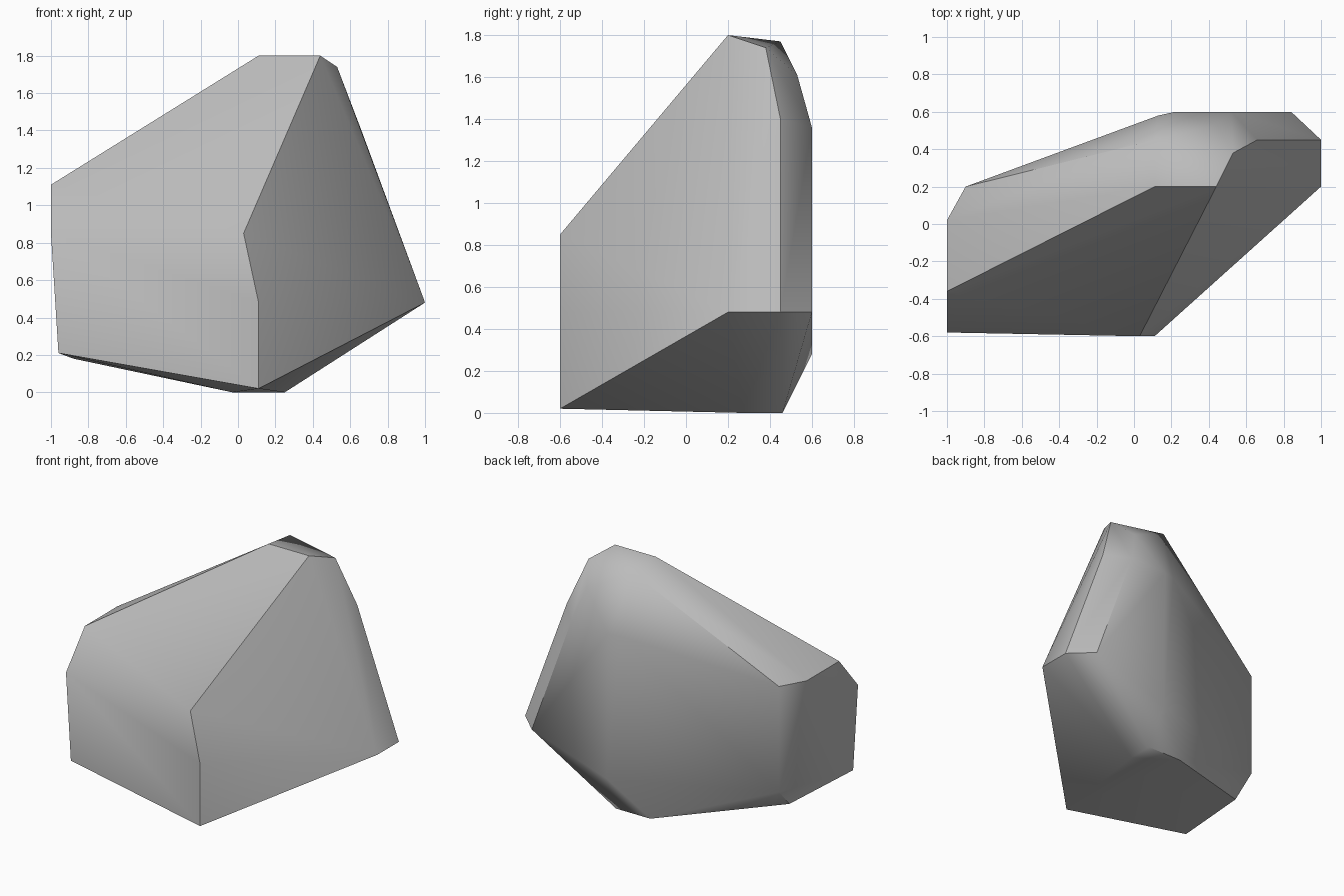
import bpy
import bmesh
import math

default_cube = bpy.data.objects.get("Cube")
if default_cube:
    bpy.data.objects.remove(default_cube, do_unlink=True)


def flat_material(name, colour):
    material = bpy.data.materials.new(name)
    material.use_nodes = True
    material.diffuse_color = colour
    shader = next(n for n in material.node_tree.nodes if n.type == "BSDF_PRINCIPLED")
    shader.inputs["Base Color"].default_value = colour
    shader.inputs["Roughness"].default_value = 0.9
    return material


def hull_object(name, corner_groups, material):
    """Wrap a convex, faceted stone around its chiselled corners."""
    bm = bmesh.new()
    for corners in corner_groups:
        for corner in corners:
            bm.verts.new(corner)
    hull = bmesh.ops.convex_hull(bm, input=bm.verts)
    leftover = {g for g in hull["geom_interior"] if isinstance(g, bmesh.types.BMVert)}
    bmesh.ops.delete(bm, geom=list(leftover), context="VERTS")
    # Merge triangles that lie in one flat facet
    bmesh.ops.dissolve_limit(bm, angle_limit=math.radians(2),
                             verts=bm.verts, edges=bm.edges)
    bmesh.ops.recalc_face_normals(bm, faces=bm.faces)
    mesh = bpy.data.meshes.new(name)
    bm.to_mesh(mesh)
    bm.free()
    mesh.materials.append(material)
    stone = bpy.data.objects.new(name, mesh)
    bpy.context.collection.objects.link(stone)
    return stone


# Blunt front face
front_face = [(-1, -.58, .85), (.03, -.6, .85), (.11, -.6, .48),
              (.11, -.6, .02), (-.96, -.58, .21)]
# Narrow end on the -x side
narrow_end = [(-1, -.36, 1.11), (-1, .02, 1.11), (-.9, .2, 1.11),
              (-.9, .2, .33), (-.88, .05, .18)]
# Peak with its chipped rim
peak = [(.11, .2, 1.8), (.44, .2, 1.8), (.53, .38, 1.74),
        (.44, .53, 1.61), (.11, .45, 1.77)]
# Pointed end on the +x side and the chamfer rising from it
pointed_end = [(1, .2, .48), (1, .45, .48), (.84, .6, .48),
               (.66, .45, 1.4), (.52, .6, 1.36)]
# Upright ridge at the back
back_ridge = [(.22, .6, 1.35), (.13, .58, 1.35), (.23, .6, .28)]
# Small resting patch on the ground
base = [(.25, .27, 0), (.25, .46, 0), (-.03, .46, 0)]

stone_grey = flat_material("stone grey", (.5, .5, .5, 1))
boulder = hull_object("boulder", [front_face, narrow_end, peak,
                                  pointed_end, back_ridge, base], stone_grey)

# Soften shallow facets and keep the chiselled edges crisp
bpy.ops.object.select_all(action="DESELECT")
boulder.select_set(True)
bpy.context.view_layer.objects.active = boulder
bpy.ops.object.shade_smooth_by_angle(angle=math.radians(43))
